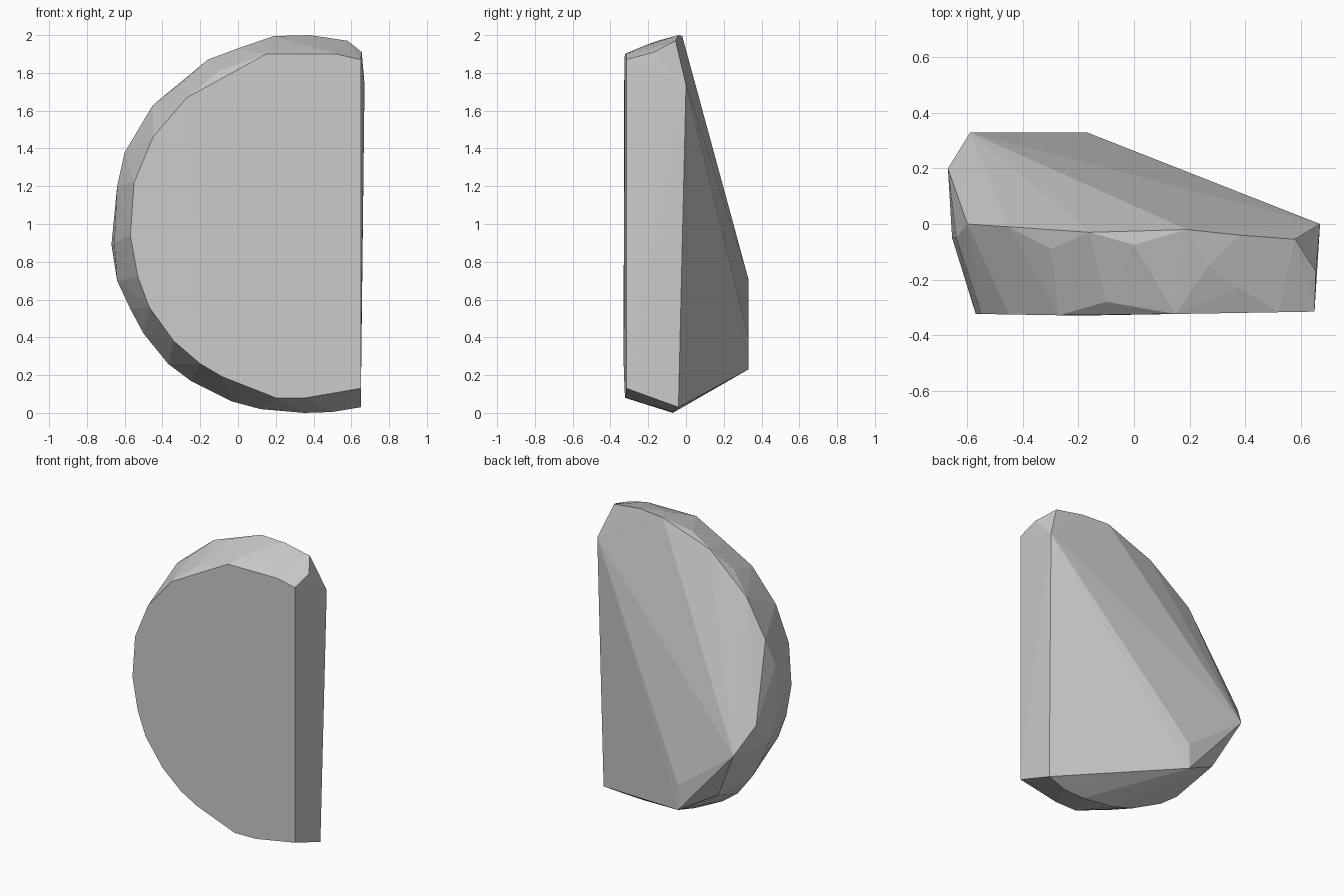
import bpy
import bmesh

cube = bpy.data.objects.get("Cube")
if cube:
    bpy.data.objects.remove(cube, do_unlink=True)

# Material
grey = bpy.data.materials.new("stone_grey")
grey.use_nodes = True
colour = (0.6, 0.6, 0.6, 1)
grey.diffuse_color = colour
grey.node_tree.nodes["Principled BSDF"].inputs["Base Color"].default_value = colour

# Rim of the flat front face (x, z)
front_rim = [(0.65, 1.87), (0.52, 1.9), (0.15, 1.9), (-0.27, 1.67), (-0.45, 1.46),
             (-0.55, 1.22), (-0.57, 0.94), (-0.53, 0.72), (-0.47, 0.56),
             (-0.34, 0.38), (-0.2, 0.26), (-0.08, 0.19), (0.2, 0.08),
             (0.36, 0.08), (0.65, 0.13)]

# Widest outline behind it (x, y, z)
outer_rim = [(0.58, -0.055, 1.97), (0.38, -0.04, 2), (0.19, -0.02, 1.995),
             (-0.16, -0.03, 1.87), (-0.45, -0.01, 1.63), (-0.6, 0, 1.38),
             (-0.64, -0.05, 1.2), (-0.655, -0.05, 0.9), (-0.64, 0.02, 0.7),
             (-0.57, 0, 0.55), (-0.5, 0, 0.42), (-0.37, -0.03, 0.26),
             (-0.25, -0.04, 0.17), (-0.03, -0.05, 0.06), (0.12, -0.06, 0.02),
             (0.35, -0.07, 0), (0.5, -0.07, 0.005), (0.65, -0.04, 0.03)]

# Chips on the bevel, flat side corners and the back ridge
chips = [(-0.3, -0.09, 1.745), (0, -0.075, 1.93), (0.27, -0.15, 1.97),
         (0.38, -0.23, 1.94), (-0.1, -0.28, 1.81)]
side = [(0.655, -0.17, 1.91), (0.67, 0, 1.74)]
back = [(-0.67, 0.2, 0.89), (-0.59, 0.33, 0.71), (-0.42, 0.25, 0.37),
        (-0.17, 0.33, 0.4), (-0.17, 0.33, 0.23)]

# Faceted stone wrapped around the points
bm = bmesh.new()
rim = [(x, -0.33 + 0.017 * abs(x + 0.2), z) for x, z in front_rim]
for p in rim + outer_rim + chips + side + back:
    bm.verts.new(p)
hull = bmesh.ops.convex_hull(bm, input=bm.verts)
spare = {v for v in hull["geom_interior"] + hull["geom_unused"]
         if isinstance(v, bmesh.types.BMVert)}
bmesh.ops.delete(bm, geom=list(spare), context="VERTS")
bmesh.ops.recalc_face_normals(bm, faces=bm.faces)

mesh = bpy.data.meshes.new("half_round_stone")
bm.to_mesh(mesh)
bm.free()
mesh.materials.append(grey)
stone = bpy.data.objects.new("half_round_stone", mesh)
bpy.context.collection.objects.link(stone)
